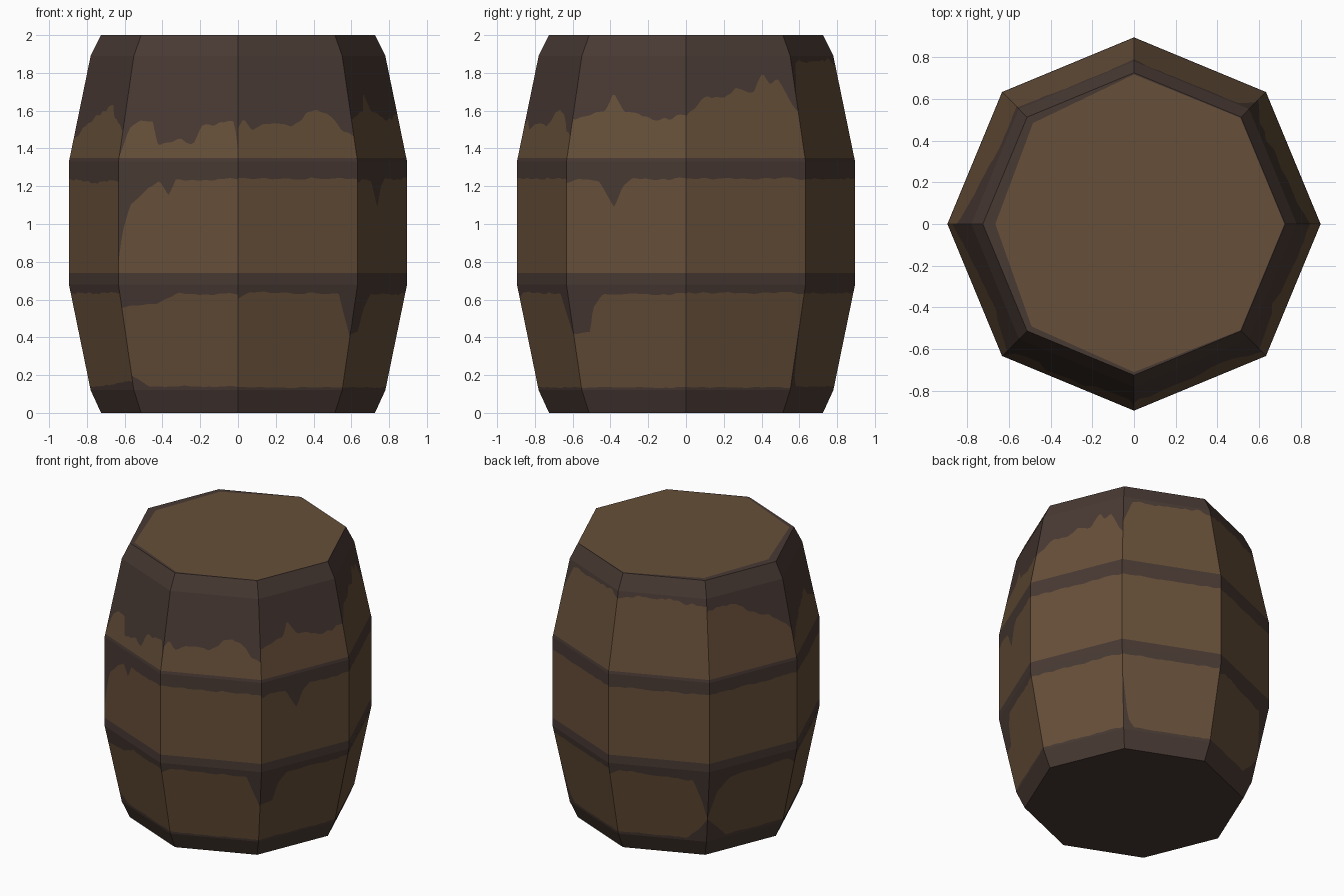
import bpy, math
from mathutils import Vector, noise

if "Cube" in bpy.data.objects:
    bpy.data.objects.remove(bpy.data.objects["Cube"])

# Colours
def material(name, rgb):
    m = bpy.data.materials.new(name)
    m.diffuse_color = (*rgb, 1)
    m.use_nodes = True
    m.node_tree.nodes["Principled BSDF"].inputs["Base Color"].default_value = m.diffuse_color
    return m

WOOD = material("brown wood", (0.133, 0.078, 0.040))
DARK = material("dark stain", (0.066, 0.042, 0.034))

def build(name, verts, faces, mats):
    me = bpy.data.meshes.new(name)
    me.from_pydata(verts, [], faces)
    me.materials.append(WOOD)
    me.materials.append(DARK)
    for p, m in zip(me.polygons, mats):
        p.material_index = m
    ob = bpy.data.objects.new(name, me)
    bpy.context.collection.objects.link(ob)
    return ob

# Barrel profile: height, corner radius
PROFILE = [(0, .725), (.12, .78), (.68, .895), (1.33, .895), (1.89, .78), (2, .725)]

def lerp(points, t):
    if t <= points[0][0]:
        return points[0][1]
    for (a, va), (b, vb) in zip(points, points[1:]):
        if t <= b:
            return va + (vb - va) * (t - a) / (b - a)
    return points[-1][1]

def corner(i, r, z):
    a = math.radians(45 * i - 180)
    return Vector((r * math.cos(a), r * math.sin(a), z))

# Stain outlines for each of the 8 sides (side 0 starts at -x, going by the front)
UPPER = [
    [(0, 1.45), (.2, 1.52), (.5, 1.6), (.7, 1.63), (.8, 1.55), (1, 1.5)],
    [(0, 1.36), (.05, 1.5), (.14, 1.55), (.25, 1.54), (.32, 1.42), (.52, 1.44),
     (.62, 1.42), (.68, 1.53), (.97, 1.54), (1, 1.4)],
    [(0, 1.5), (.05, 1.55), (.12, 1.5), (.3, 1.54), (.45, 1.52), (.7, 1.61),
     (.8, 1.58), (.9, 1.5), (1, 1.47)],
    [(0, 1.56), (.28, 1.59), (.34, 1.7), (.45, 1.6), (.7, 1.56), (1, 1.57)],
    [(0, 1.57), (.1, 1.63), (.2, 1.68), (.35, 1.66), (.45, 1.72), (.62, 1.7),
     (.72, 1.8), (.78, 1.73), (.85, 1.76), (.95, 1.65), (1, 1.6)],
    [(0, 1.68), (.1, 1.86), (.9, 1.87), (1, 1.83)],
    [(0, 1.85), (.5, 1.87), (1, 1.83)],
    [(0, 1.8), (.3, 1.82), (.5, 1.75), (.75, 1.68), (1, 1.55)],
]
HOOP = {0: [(0, 1.24), (.5, 1.22), (1, 1.23)],
        1: [(0, .8), (.03, .95), (.1, 1.1), (.25, 1.19), (.34, 1.23), (.42, 1.15),
            (.48, 1.23), (1, 1.24)],
        3: [(0, 1.22), (.1, 1.24), (.28, 1.22), (.4, 1.09), (.47, 1.2), (.55, 1.24)]}
LOW = {1: [(0, .56), (.3, .58), (.5, .63)],
       2: [(0, .6), (.1, .64), (.85, .63), (1, .4)],
       3: [(0, .42), (.15, .43), (.2, .55), (.3, .63)],
       6: [(0, .6), (.1, .63), (.84, .6), (.93, .45), (1, .3)],
       7: [(0, .3), (.1, .5), (.25, .6), (.9, .62), (1, .58)]}
BASE = {0: [(.2, .14), (1, .17)], 1: [(0, .2), (.15, .14)],
        5: [(0, .5), (.05, .2), (.12, .14)],
        6: [(.78, .14), (.92, .22), (1, .3)], 7: [(0, .3), (.25, .14)]}

# Staves: eight flat sides, each cut along its stain outlines
COLS = 48
BANDS = [1, 1, 0, 1, 1, 0, 1, 1, 0, 1, 1]
verts, faces, mats = [], [], []
for s in range(8):
    for c in range(COLS + 1):
        u = c / COLS
        j = 0.02 * noise.noise(Vector((u * 14, s * 3.7, .5)))
        base = max(lerp(BASE.get(s, [(0, .135)]), u) + j * .3, .122)
        low = min(max(lerp(LOW.get(s, [(0, .635)]), u) + j * .5, base + .001), .67)
        hoop = lerp(HOOP.get(s, [(0, 1.24)]), u) + j * .5
        top = min(max(lerp(UPPER[s], u) + j, 1.352), 1.888)
        levels = [0, .12, base, low, .68, .74, hoop, 1.33, 1.35, top, 1.89, 2]
        for z in levels:
            r = lerp(PROFILE, z)
            verts.append(corner(s, r, z).lerp(corner(s + 1, r, z), u))
        if c:
            n = len(levels)
            b = len(verts) - n
            a = b - n
            for k, m in enumerate(BANDS):
                faces.append((a + k, b + k, b + k + 1, a + k + 1))
                mats.append(m)
build("barrel_staves", verts, faces, mats)

# Lid: wood with an uneven dark border, widest on the left
BORDER = [.06, .03, .015, .004, .004, .004, .008, .04]
verts = [corner(i, .725, 2) for i in range(8)]
verts += [corner(i, .725 - BORDER[i], 2) for i in range(8)]
faces = [(i, (i + 1) % 8, 8 + (i + 1) % 8, 8 + i) for i in range(8)] + [tuple(range(8, 16))]
build("barrel_lid", verts, faces, [1] * 8 + [0])

# Bottom
build("barrel_bottom", [corner(i, .725, 0) for i in range(8)], [tuple(range(7, -1, -1))], [1])
